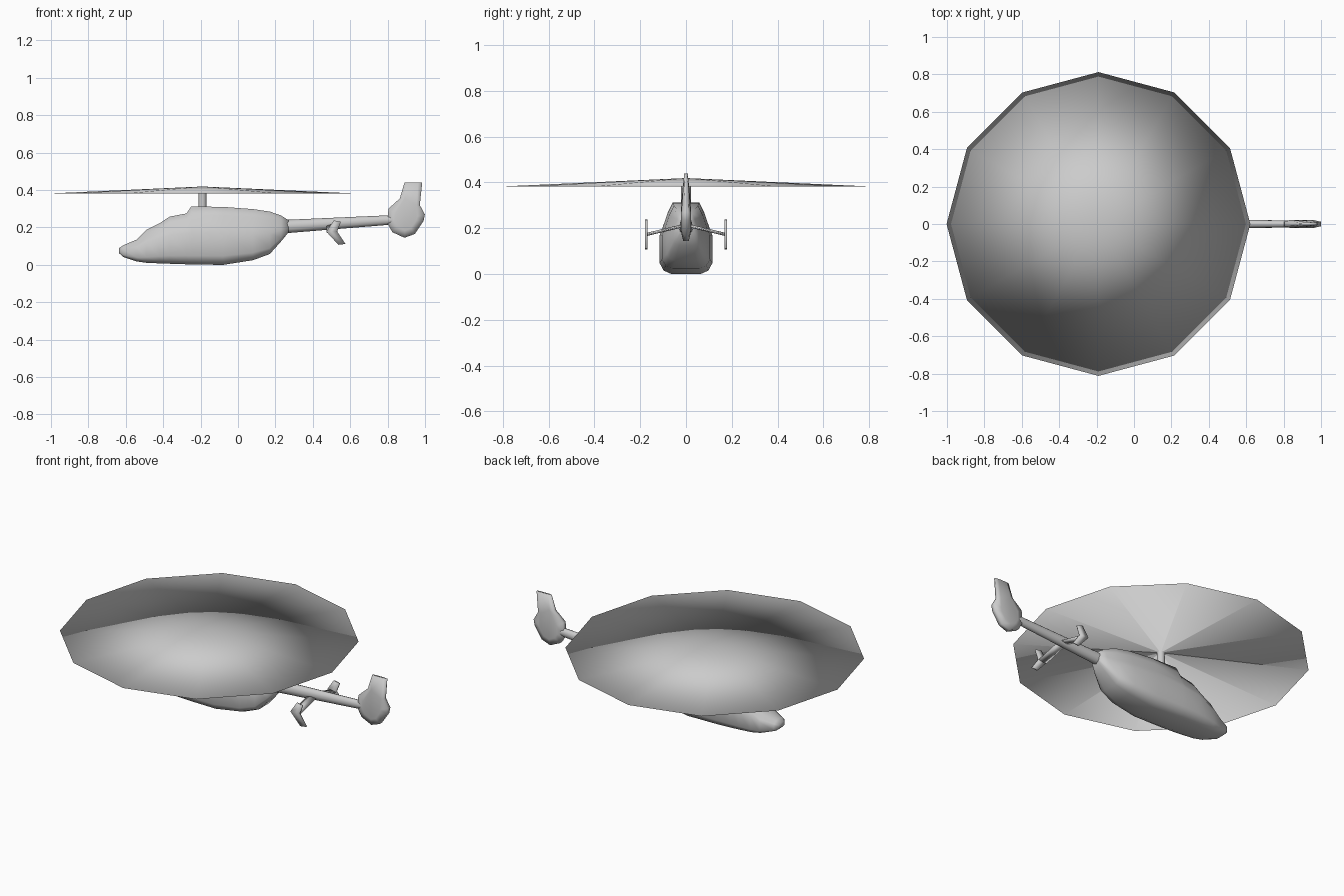
import bpy, bmesh, math
from mathutils import Vector

if "Cube" in bpy.data.objects:
    bpy.data.objects.remove(bpy.data.objects["Cube"])


def make_object(name, bm, angle=180):
    bmesh.ops.recalc_face_normals(bm, faces=bm.faces)
    mesh = bpy.data.meshes.new(name)
    bm.to_mesh(mesh)
    bm.free()
    ob = bpy.data.objects.new(name, mesh)
    bpy.context.collection.objects.link(ob)
    bpy.ops.object.select_all(action='DESELECT')
    ob.select_set(True)
    bpy.context.view_layer.objects.active = ob
    bpy.ops.object.shade_smooth_by_angle(angle=math.radians(angle))
    return ob


def loft(name, rings, angle=180):
    """Skin equal-length closed rings and cap both ends."""
    bm = bmesh.new()
    rows = [[bm.verts.new(p) for p in r] for r in rings]
    n = len(rows[0])
    for a, b in zip(rows, rows[1:]):
        for i in range(n):
            j = (i + 1) % n
            bm.faces.new((a[i], a[j], b[j], b[i]))
    bm.faces.new(rows[0])
    bm.faces.new(rows[-1])
    return make_object(name, bm, angle)


# Fuselage stations: x, bottom, shoulder, top, half width
stations = [
    (-0.635, 0.062, 0.078, 0.090, 0.025),
    (-0.615, 0.043, 0.083, 0.104, 0.050),
    (-0.54, 0.018, 0.095, 0.136, 0.080),
    (-0.49, 0.011, 0.120, 0.188, 0.095),
    (-0.42, 0.008, 0.145, 0.222, 0.106),
    (-0.365, 0.006, 0.160, 0.258, 0.112),
    (-0.275, 0.003, 0.168, 0.275, 0.115),
    (-0.25, 0.002, 0.170, 0.312, 0.115),
    (-0.08, 0.0, 0.170, 0.310, 0.115),
    (0.08, 0.025, 0.168, 0.298, 0.105),
    (0.17, 0.058, 0.170, 0.285, 0.084),
    (0.23, 0.125, 0.185, 0.264, 0.055),
    (0.27, 0.174, 0.200, 0.239, 0.031),
]


def section(x, zb, zs, zt, w):
    lower, upper = zs - zb, zt - zs
    half = [(0.55, zb), (0.85, zb + 0.09 * lower), (1.0, zb + 0.28 * lower),
            (1.0, zs), (0.88, zs + 0.25 * upper), (0.70, zs + 0.68 * upper),
            (0.50, zt)]
    right = [(x, w * f, z) for f, z in half]
    return right + [(x, -y, z) for _, y, z in reversed(right)]


loft("fuselage", [section(*s) for s in stations], 80)


# Tail boom
def oval(x, z, ry, rz, n=12):
    return [(x, ry * math.cos(2 * math.pi * i / n), z + rz * math.sin(2 * math.pi * i / n))
            for i in range(n)]


loft("tail_boom", [oval(0.24, 0.204, 0.031, 0.036), oval(0.83, 0.241, 0.018, 0.025)], 60)

# Tail fin: rounded shroud below, tapering blade above
outline = [(0.89, 0.44), (0.985, 0.44), (0.972, 0.32), (0.999, 0.27), (0.992, 0.235),
           (0.945, 0.165), (0.89, 0.145), (0.825, 0.175), (0.80, 0.22), (0.804, 0.30),
           (0.865, 0.355)]


def fin_ring(side, thick, scale):
    ring = []
    for x, z in outline:
        t = thick * (1.0 if z < 0.31 else 0.75 if z < 0.4 else 0.35)
        cx, cz = 0.895, 0.24
        if z > 0.31:    # keep the blade full height, pinch it along its chord
            cx, cz = 0.93, z
        ring.append((cx + (x - cx) * scale, side * t, cz + (z - cz) * scale))
    return ring


loft("tail_fin", [fin_ring(-1, 0.022, 0.6), fin_ring(-1, 0.012, 1.0),
                  fin_ring(1, 0.012, 1.0), fin_ring(1, 0.022, 0.6)])

# Stabilizer wings and chevron end plates
plate = [(0.512, 0.238), (0.55, 0.23), (0.53, 0.178), (0.575, 0.112), (0.537, 0.107),
         (0.472, 0.178)]
for label, s in (("left", -1), ("right", 1)):
    def foil(y, z):
        return [(0.472, s * y, z), (0.495, s * y, z + 0.007), (0.532, s * y, z),
                (0.495, s * y, z - 0.007)]
    loft(label + "_stabilizer", [foil(0.0, 0.214), foil(0.172, 0.173)])
    loft(label + "_end_plate", [[(x, s * 0.169, z) for x, z in plate],
                                [(x, s * 0.179, z) for x, z in plate]])

# Rotor mast
bm = bmesh.new()
bmesh.ops.create_cone(bm, cap_ends=True, segments=12, radius1=0.022, radius2=0.022, depth=0.12)
bmesh.ops.translate(bm, verts=bm.verts, vec=(-0.19, 0, 0.35))
make_object("rotor_mast", bm, 35)

# Spinning rotor disc: thin twelve-sided shallow cone, hollow underneath
bm = bmesh.new()
centre = Vector((-0.19, 0, 0))
spokes = [Vector((math.cos(i * math.pi / 6), math.sin(i * math.pi / 6), 0)) for i in range(12)]


def disc_ring(radius, z):
    return [bm.verts.new(centre + radius * d + Vector((0, 0, z))) for d in spokes]


top = bm.verts.new(centre + Vector((0, 0, 0.419)))
rim, hub = disc_ring(0.812, 0.382), disc_ring(0.005, 0.409)
for i in range(12):
    j = (i + 1) % 12
    bm.faces.new((top, rim[i], rim[j]))
    bm.faces.new((rim[j], rim[i], hub[i], hub[j]))
disc = make_object("rotor_disc", bm).data

# Soft rounded disc shading: top centre faces up, rim and hub ring face outward
tilt = Vector((0, 0, -0.03))
normals = [Vector((0, 0, 1))] + [(d + tilt).normalized() for d in spokes] + spokes
shading = disc.attributes.new("custom_normal", 'FLOAT_VECTOR', 'POINT')
shading.data.foreach_set("vector", [c for n in normals for c in n])
disc.update()
